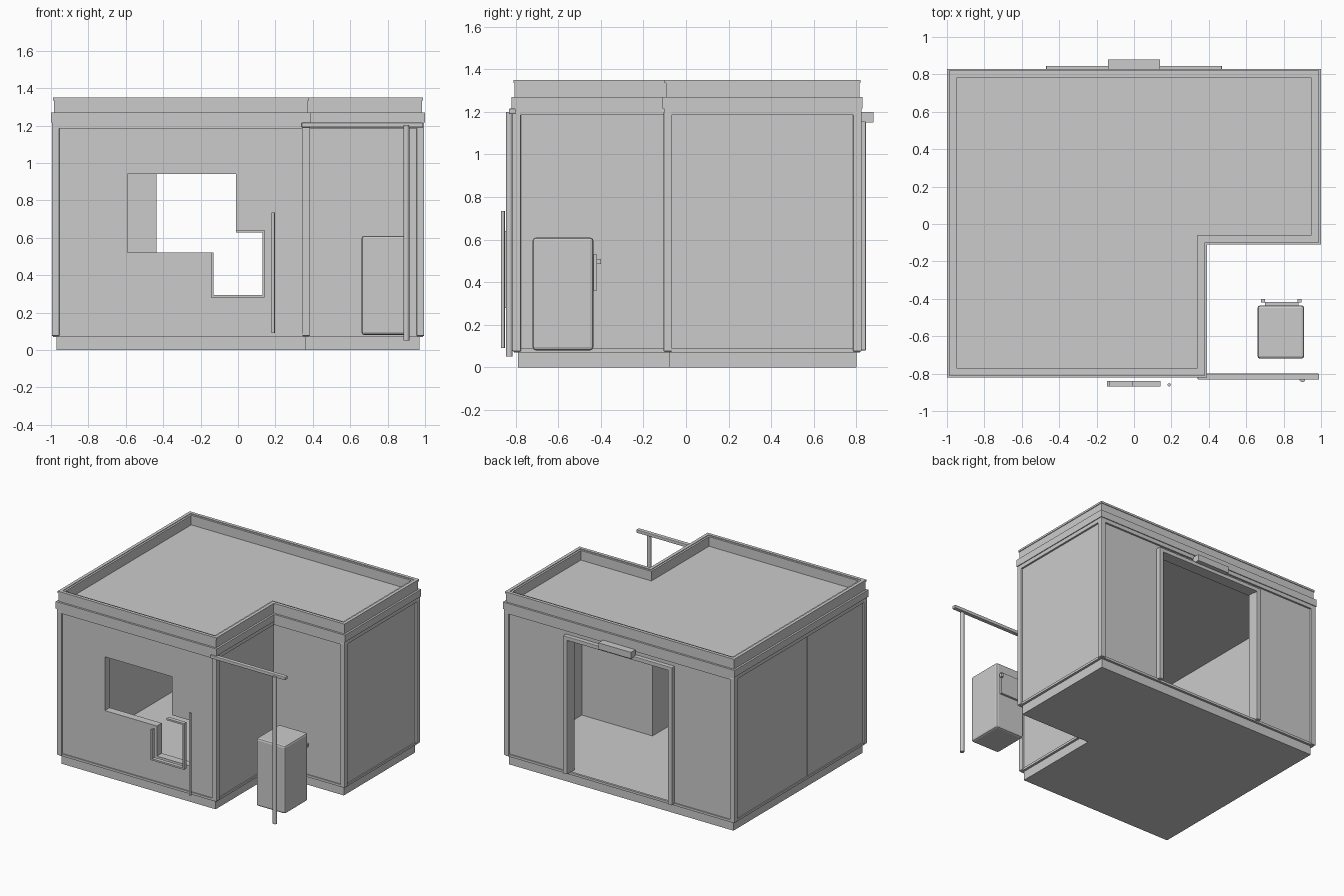
import bpy
import bmesh
from mathutils import Vector

if "Cube" in bpy.data.objects:
    bpy.data.objects.remove(bpy.data.objects["Cube"], do_unlink=True)

GREY = bpy.data.materials.new("plain grey")
GREY.use_nodes = True
GREY.diffuse_color = (0.6, 0.6, 0.6, 1)
GREY.node_tree.nodes["Principled BSDF"].inputs["Base Color"].default_value = (0.6, 0.6, 0.6, 1)


def finish(name, bm, bevel=0.0):
    bmesh.ops.recalc_face_normals(bm, faces=bm.faces)
    mesh = bpy.data.meshes.new(name)
    bm.to_mesh(mesh)
    bm.free()
    mesh.materials.append(GREY)
    obj = bpy.data.objects.new(name, mesh)
    bpy.context.collection.objects.link(obj)
    if bevel:
        mod = obj.modifiers.new("bevel", "BEVEL")
        mod.width = bevel
        mod.segments = 2
    return obj


def box(name, x, y, z, bevel=0.0):
    """Box from (min, max) pairs on each axis."""
    bm = bmesh.new()
    bmesh.ops.create_cube(bm, size=1)
    for v in bm.verts:
        v.co = Vector([(p[0] + p[1]) / 2 + c * (p[1] - p[0]) for p, c in zip((x, y, z), v.co)])
    return finish(name, bm, bevel)


def rod(name, x, y, z0, z1, radius):
    bm = bmesh.new()
    bmesh.ops.create_cone(bm, cap_ends=True, segments=12, radius1=radius, radius2=radius, depth=z1 - z0)
    bmesh.ops.translate(bm, verts=bm.verts, vec=(x, y, (z0 + z1) / 2))
    for f in bm.faces:
        f.smooth = len(f.verts) == 4
    return finish(name, bm)


def footprint(d):
    """L-shaped plan, moved inwards by d."""
    l, r, f, b, nx, ny = -1 + d, 1 - d, -0.82 + d, 0.83 - d, 0.39 - d, -0.11 + d
    return [(l, f), (nx, f), (nx, ny), (r, ny), (r, b), (l, b)]


def slab(name, d, z0, z1):
    bm = bmesh.new()
    face = bm.faces.new([bm.verts.new((x, y, z0)) for x, y in footprint(d)])
    ext = bmesh.ops.extrude_face_region(bm, geom=[face], use_keep_orig=True)
    bmesh.ops.translate(bm, vec=(0, 0, z1 - z0),
                        verts=[v for v in ext["geom"] if isinstance(v, bmesh.types.BMVert)])
    return finish(name, bm)


def ring(name, d_out, d_in, z0, z1):
    """Hollow band following the plan."""
    bm = bmesh.new()
    loops = [[bm.verts.new((x, y, z)) for x, y in footprint(d)]
             for d, z in ((d_out, z0), (d_out, z1), (d_in, z1), (d_in, z0))]
    for a, b in zip(loops, loops[1:] + loops[:1]):
        for i in range(len(a)):
            j = (i + 1) % len(a)
            bm.faces.new((a[i], a[j], b[j], b[i]))
    return finish(name, bm)


def cut(target, cutter):
    mod = target.modifiers.new("opening", "BOOLEAN")
    mod.operation = "DIFFERENCE"
    mod.solver = "EXACT"
    mod.object = cutter
    cutter.hide_render = True
    bpy.context.view_layer.objects.active = target
    bpy.ops.object.modifier_apply(modifier=mod.name)
    bpy.data.objects.remove(cutter, do_unlink=True)


# Base, walls and openings
slab("base_floor", 0.03, 0, 0.08)
walls = ring("walls", 0.02, 0.08, 0.075, 1.215)
cut(walls, box("window_cutter", (-0.59, -0.01), (-1, -0.6), (0.52, 0.94)))
cut(walls, box("hatch_cutter", (-0.14, 0.14), (-1, -0.6), (0.285, 0.64)))
cut(walls, box("doorway_cutter", (-0.44, 0.44), (0.6, 1), (0.081, 1.13)))

# Bands around the walls
ring("lower_band", 0.012, 0.03, 0.07, 0.088)
ring("upper_band", 0.006, 0.03, 1.185, 1.215)

# Corner posts at every outward corner
for i, (x, y) in enumerate(footprint(0.025)):
    if i != 2:
        box(f"corner_post_{i}", (x - 0.02, x + 0.02), (y - 0.02, y + 0.02), (0.075, 1.2), 0.004)
box("left_wall_seam", (-0.985, -0.975), (-0.105, -0.09), (0.08, 1.2))

# Roof with parapet
slab("roof", 0, 1.215, 1.27)
ring("parapet", 0.015, 0.05, 1.265, 1.345)
ring("parapet_cap", 0.01, 0.035, 1.335, 1.35)

# Frame of the front hatch and the bar beside it
Y = (-0.87, -0.84)
box("hatch_frame_left", (-0.145, -0.132), Y, (0.28, 0.52))
box("hatch_frame_right", (0.13, 0.143), Y, (0.28, 0.64))
box("hatch_frame_bottom", (-0.145, 0.143), Y, (0.28, 0.293))
box("hatch_frame_top", (-0.01, 0.143), Y, (0.628, 0.641))
rod("front_bar", 0.188, -0.86, 0.09, 0.735, 0.009)

# Rear doorway frame, rail and motor box
for name, s in (("right", -1), ("left", 1)):
    box(f"doorway_frame_{name}", sorted((s * 0.435, s * 0.47)), (0.75, 0.845), (0.08, 1.15), 0.003)
box("doorway_rail", (-0.47, 0.47), (0.81, 0.845), (1.125, 1.155), 0.003)
box("rail_box", (-0.14, 0.14), (0.82, 0.88), (1.15, 1.2))

# Porch beam and post
box("porch_beam", (0.34, 0.99), (-0.832, -0.8), (1.19, 1.215), 0.004)
rod("porch_post", 0.9, -0.83, 0.05, 1.2, 0.016)

# Cabinet with a plate and rods at its rear
box("cabinet", (0.66, 0.91), (-0.72, -0.435), (0.08, 0.61), 0.015)
box("cabinet_plate", (0.7, 0.88), (-0.437, -0.418), (0.36, 0.53))
for name, x in (("right", 0.69), ("left", 0.885)):
    box(f"plate_knob_{name}", (x - 0.01, x + 0.01), (-0.42, -0.4), (0.485, 0.51))
